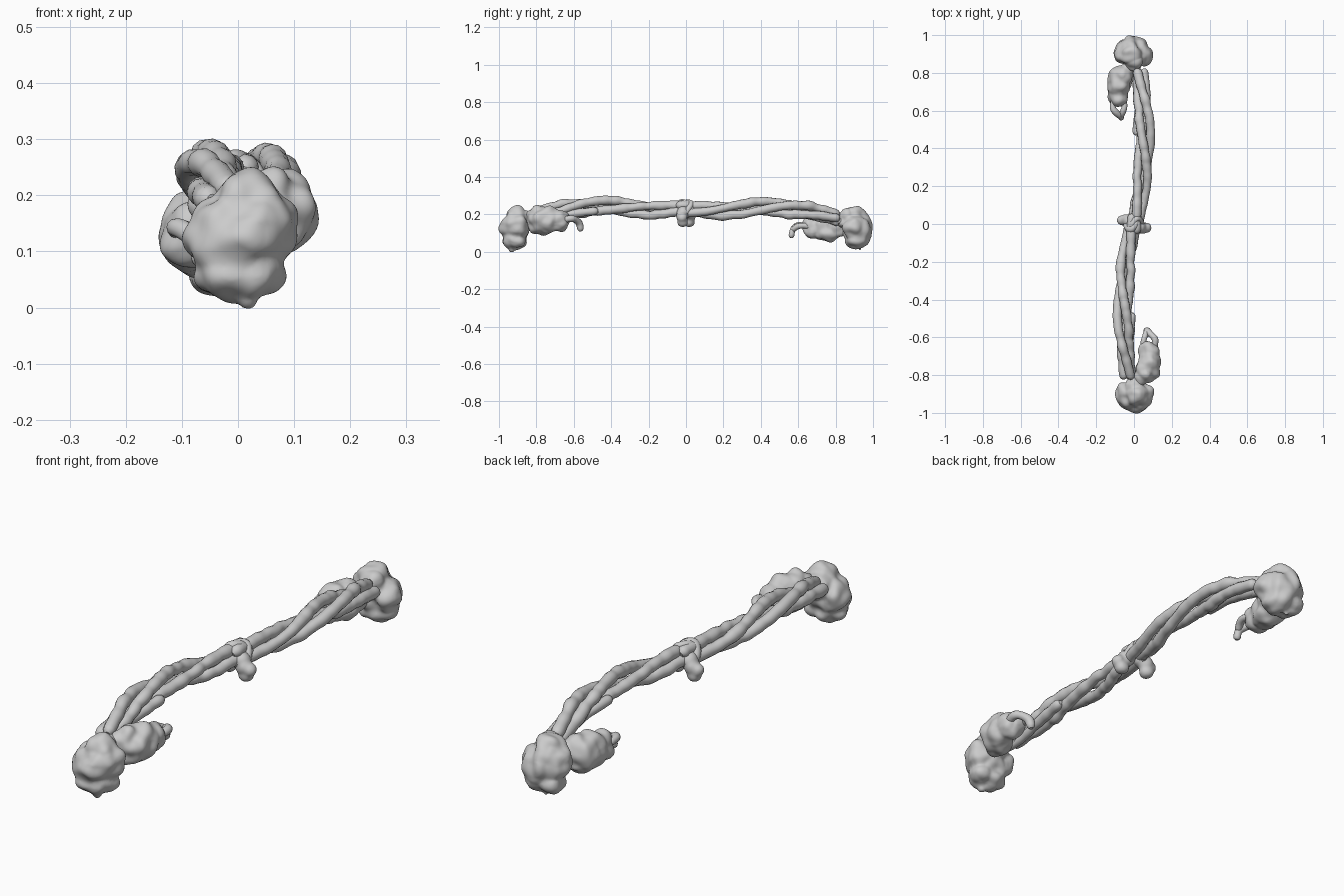
import bpy, math
from mathutils import Vector, noise

if "Cube" in bpy.data.objects:
    bpy.data.objects.remove(bpy.data.objects["Cube"])

def smooth_path(pts, t):
    # Catmull-Rom sample of a point list, t in 0..1
    f = t * (len(pts) - 1)
    i = min(int(f), len(pts) - 2)
    u = f - i
    a, b, c, d = (Vector(pts[max(0, min(len(pts) - 1, k))]) for k in (i - 1, i, i + 1, i + 2))
    return 0.5 * (2 * b + (c - a) * u + (2 * a - 5 * b + 4 * c - d) * u * u + (3 * b - a - 3 * c + d) * u ** 3)

def tube(name, pts, radius, wobble=0.2):
    cu = bpy.data.curves.new(name, 'CURVE')
    cu.dimensions = '3D'
    cu.bevel_depth = radius
    cu.bevel_resolution = 4
    cu.use_fill_caps = True
    sp = cu.splines.new('POLY')
    sp.points.add(len(pts) - 1)
    n = len(pts) - 1
    for i, p in enumerate(pts):
        sp.points[i].co = (*p, 1)
        end = min(i, n - i)
        cap = (0.45, 0.8, 1)[min(end, 2)]
        sp.points[i].radius = cap * (1 + wobble * noise.noise(Vector(p) * 24))
    sp.use_smooth = True
    ob = bpy.data.objects.new(name, cu)
    bpy.context.collection.objects.link(ob)
    return ob

def lumpy(name, blobs, bump=0.014):
    # overlapping ellipsoids fused into one knobbly mass
    bpy.ops.object.select_all(action='DESELECT')
    parts = []
    for loc, rad in blobs:
        bpy.ops.mesh.primitive_ico_sphere_add(subdivisions=4, radius=1, location=loc)
        ob = bpy.context.object
        ob.scale = rad
        parts.append(ob)
    for ob in parts:
        ob.select_set(True)
    bpy.ops.object.join()
    ob = bpy.context.object
    ob.name = name
    bpy.ops.object.transform_apply(location=True, rotation=True, scale=True)
    m = ob.modifiers.new("fuse", 'REMESH')
    m.mode = 'VOXEL'
    m.voxel_size = 0.006
    s = ob.modifiers.new("soften", 'SMOOTH')
    s.iterations = 8
    for md in ("fuse", "soften"):
        bpy.ops.object.modifier_apply(modifier=md)
    me = ob.data
    offs = [v.normal * bump * noise.noise(v.co * 20) for v in me.vertices]
    for v, o in zip(me.vertices, offs):
        v.co += o
    bpy.ops.object.shade_smooth()
    return ob

# centre line of the coiled bundle, from the middle to one end
SPINE = [(0, 0.05, 0.225), (-0.022, -0.1, 0.224), (-0.044, -0.22, 0.228), (-0.053, -0.34, 0.238),
         (-0.056, -0.46, 0.245), (-0.055, -0.58, 0.24), (-0.045, -0.69, 0.222), (-0.026, -0.82, 0.19)]

def build_half(s, tag):
    dz = 0.0 if s > 0 else -0.035      # the far lobe hangs lower
    drop = 0.0 if s > 0 else -0.012

    def P(x, y, z):
        return (s * x, s * y, z)

    # three strands in a slow left-handed twist
    N = 90
    for k in range(3):
        pts = []
        for i in range(N + 1):
            t = i / N
            c = smooth_path(SPINE, t)
            r = 0.02 + 0.012 * math.sin(math.pi * t) ** 0.7 if 0 < t < 1 else 0.02
            a = 2 * math.pi * (k / 3 - 0.85 * t)
            w = 0.008 * noise.noise(Vector((t * 14, k * 5, 0)))
            pts.append(P(c.x + (r + w) * math.cos(a), c.y, c.z + (r + w) * math.sin(a) + drop * t))
        tube(f"coil_strand_{k + 1}_{tag}", pts, 0.0235)

    # short returning strand alongside the bundle
    back = [(0.0, -0.87, 0.16), (-0.026, -0.76, 0.175), (-0.026, -0.66, 0.195), (-0.018, -0.56, 0.21),
            (-0.01, -0.47, 0.22)]
    tube(f"return_strand_{tag}", [P(*smooth_path(back, i / 30)) for i in range(31)], 0.021)

    # end globe
    end = [((0.0, -0.915, 0.115), (0.086, 0.074, 0.09)), ((0.02, -0.905, 0.182), (0.062, 0.062, 0.06)),
           ((0.055, -0.905, 0.14), (0.05, 0.062, 0.072)), ((-0.045, -0.9, 0.13), (0.05, 0.062, 0.064)),
           ((0.02, -0.935, 0.135), (0.062, 0.06, 0.07)), ((-0.01, -0.915, 0.062), (0.064, 0.066, 0.049)),
           ((0.035, -0.92, 0.065), (0.052, 0.06, 0.05)), ((0.0, -0.855, 0.175), (0.05, 0.052, 0.052)),
           ((0.02, -0.93, 0.017), (0.014, 0.014, 0.015))]
    lumpy(f"end_globe_{tag}", [(P(*l), r) for l, r in end])

    # side lobe
    lobe = [((0.08, -0.745, 0.17), (0.06, 0.092, 0.074)), ((0.062, -0.785, 0.178), (0.052, 0.06, 0.076)),
            ((0.092, -0.745, 0.168), (0.05, 0.078, 0.066)), ((0.082, -0.675, 0.165), (0.054, 0.06, 0.056)),
            ((0.062, -0.765, 0.135), (0.05, 0.076, 0.046)), ((0.035, -0.815, 0.175), (0.04, 0.045, 0.056))]
    lumpy(f"side_lobe_{tag}", [(P(l[0], l[1], l[2] + dz), r) for l, r in lobe])

    # looped hook at the lobe tip
    loop = [(0.105, -0.66, 0.17), (0.112, -0.615, 0.178), (0.095, -0.59, 0.172), (0.072, -0.57, 0.15),
            (0.068, -0.562, 0.11)]
    arm = [(0.055, -0.66, 0.17), (0.05, -0.625, 0.175), (0.058, -0.595, 0.17), (0.07, -0.567, 0.15)]
    for nm, path, r in (("hook_loop", loop, 0.017), ("hook_arm", arm, 0.015)):
        pts = [P(q.x, q.y, q.z + dz) for q in (smooth_path(path, i / 20) for i in range(21))]
        tube(f"{nm}_{tag}", pts, r)

    # knot of small beads and a crossing link at the middle
    beads = [((0.042, -0.022, 0.19), (0.032, 0.032, 0.032)), ((0.05, -0.018, 0.16), (0.03, 0.03, 0.028)),
             ((0.066, -0.02, 0.182), (0.027, 0.027, 0.026)), ((0.025, -0.015, 0.21), (0.036, 0.036, 0.034))]
    lumpy(f"middle_knot_{tag}", [(P(*l), r) for l, r in beads], 0.003)
    link = [(0.04, -0.01, 0.2), (0.036, 0.015, 0.232), (0.016, 0.028, 0.26), (-0.008, 0.0, 0.262),
            (-0.012, -0.05, 0.245)]
    tube(f"middle_link_{tag}", [P(*smooth_path(link, i / 24)) for i in range(25)], 0.017)

# two halves related by a half turn about z
build_half(1, "front")
build_half(-1, "back")
